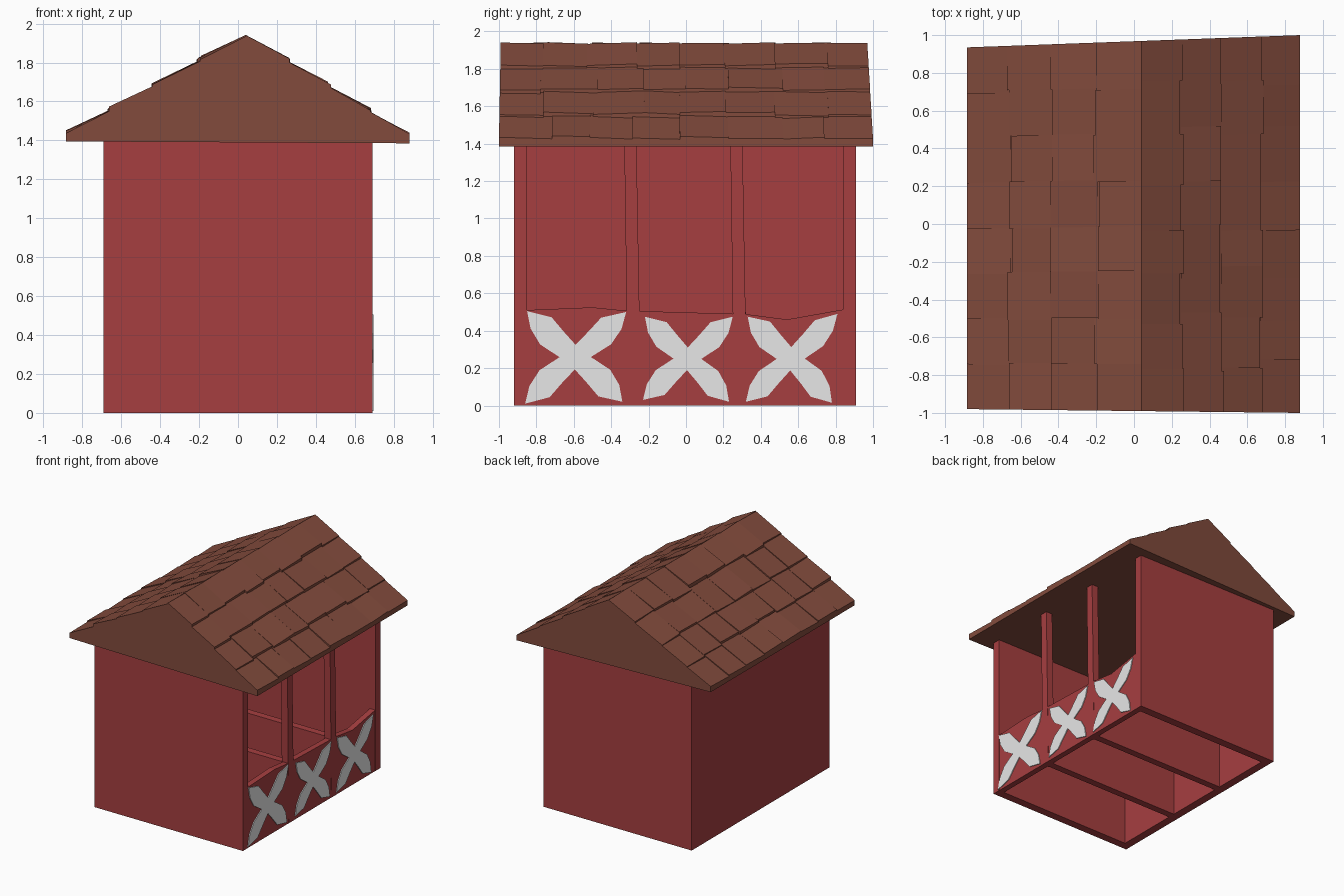
import bpy, bmesh, random
from mathutils import Vector

random.seed(4)
if "Cube" in bpy.data.objects:
    bpy.data.objects.remove(bpy.data.objects["Cube"], do_unlink=True)


def material(name, rgb):
    m = bpy.data.materials.new(name)
    m.use_nodes = True
    m.diffuse_color = (*rgb, 1)
    m.node_tree.nodes["Principled BSDF"].inputs["Base Color"].default_value = (*rgb, 1)
    return m


RED = material("barn_red", (0.38, 0.049, 0.051))
BROWN = material("roof_brown", (0.225, 0.071, 0.046))
WHITE = material("white_paint", (0.8, 0.8, 0.8))


def loft(name, ring_pairs, mat):
    """One object made of closed solids, each bridging two matching rings."""
    bm = bmesh.new()
    for a, b in ring_pairs:
        va, vb = [bm.verts.new(p) for p in a], [bm.verts.new(p) for p in b]
        bm.faces.new(va)
        bm.faces.new(vb[::-1])
        for i in range(len(va)):
            j = (i + 1) % len(va)
            bm.faces.new((va[i], vb[i], vb[j], va[j]))
    bmesh.ops.recalc_face_normals(bm, faces=bm.faces)
    mesh = bpy.data.meshes.new(name)
    bm.to_mesh(mesh)
    bm.free()
    mesh.materials.append(mat)
    obj = bpy.data.objects.new(name, mesh)
    bpy.context.collection.objects.link(obj)
    return obj


def slab(name, outline, x0, x1, mat):
    """Extrude a (y, z) outline from x0 to x1."""
    return loft(name, [([(x0, y, z) for y, z in outline],
                        [(x1, y, z) for y, z in outline])], mat)


def rect(y0, y1, z0, z1):
    return [(y0, z0), (y1, z0), (y1, z1), (y0, z1)]


# Walls: closed front, back and far side
SIDE, FRONT, BACK, TOP, T = 0.69, -0.92, 0.91, 1.41, 0.07
slab("front_wall", rect(FRONT, FRONT + T, 0, TOP), -SIDE, SIDE, RED)
slab("back_wall", rect(BACK - T, BACK, 0, TOP), -SIDE, SIDE, RED)
slab("closed_side_wall", rect(FRONT + T, BACK - T, 0, TOP), -SIDE, T - SIDE, RED)

# Stall partitions and the leaning posts above them
for i, y in enumerate((-0.275, 0.292)):
    slab(f"stall_partition_{i}", rect(y - 0.03, y + 0.03, 0, 0.5), T - SIDE, SIDE - 0.03, RED)
    slab(f"post_{i}", [(y - 0.035, 0), (y + 0.035, 0), (y + 0.01, TOP), (y - 0.055, TOP)],
         SIDE - 0.06, SIDE, RED)

# Low panels with uneven top edges
panel_tops = ([(-0.3, 0.505), (-0.5, 0.525), (-0.86, 0.51)],
              [(0.27, 0.49), (-0.25, 0.505)],
              [(0.85, 0.515), (0.54, 0.46), (0.31, 0.49)])
for i, top in enumerate(panel_tops):
    slab(f"low_panel_{i}", [(top[-1][0], 0), (top[0][0], 0)] + top, SIDE - 0.05, SIDE - 0.001, RED)

# Painted petal crosses, one quarter of the outline mirrored around the centre
quarter = [(0.32, 0), (0.72, 0.28), (0.92, 0.62), (1, 1), (0.5, 0.87), (0.25, 0.56), (0, 0.27)]
mirrored = [(-u, v) for u, v in quarter[-2::-1]]
half = quarter + mirrored
cross = half + [(u, -v) for u, v in half[-2:0:-1]]
# corners: lower left, lower right, upper right, upper left
cross_corners = ([(-0.86, 0.01), (-0.34, 0.02), (-0.32, 0.5), (-0.85, 0.505)],
                 [(-0.23, 0.03), (0.23, 0.02), (0.25, 0.475), (-0.22, 0.475)],
                 [(0.32, 0.02), (0.78, 0.015), (0.81, 0.49), (0.33, 0.475)])
for i, corners in enumerate(cross_corners):
    ll, lr, ur, ul = (Vector(c) for c in corners)
    outline = [ll.lerp(lr, (u + 1) / 2).lerp(ul.lerp(ur, (u + 1) / 2), (v + 1) / 2)
               for u, v in cross]
    slab(f"painted_cross_{i}", outline, SIDE - 0.002, SIDE + 0.006, WHITE)

# Roof body: solid, slightly skewed gable
RIDGE = (0.04, 1.93)
EAVES = {"open_side": (0.88, 1.41), "closed_side": (-0.885, 1.42)}


def roof_y(x, t):
    """Depth position on the skewed roof, t = 0 at the front and 1 at the back."""
    s = (x + 0.885) / 1.765
    front, back = -0.98 - 0.02 * s, 0.935 + 0.065 * s
    return front + (back - front) * t


gable = [(-0.885, 1.395), (0.88, 1.385), EAVES["open_side"], RIDGE, EAVES["closed_side"]]
loft("roof_body", [([(x, roof_y(x, 0), z) for x, z in gable],
                    [(x, roof_y(x, 1), z) for x, z in gable])], BROWN)

# Wedge shingles: thin at the upper edge, lifted at the lower edge
ROWS, COLS = 4, 8
for side, (ex, ez) in EAVES.items():
    wobble = 0.018 if side == "open_side" else 0.004
    wedges = []
    for r in range(ROWS):
        joints = [c / COLS + (random.uniform(-wobble, wobble) if 0 < c < COLS else 0)
                  for c in range(COLS + 1)]
        for t0, t1 in zip(joints, joints[1:]):
            end = (r + 1) / ROWS
            if r < ROWS - 1:
                end += random.uniform(-0.01, 0.025)
            lift = random.uniform(0.016, 0.03)
            tilt = random.uniform(-0.005, 0.005)
            rings = []
            for s, h in ((r / ROWS, 0.008), (end, lift)):
                x = RIDGE[0] + (ex - RIDGE[0]) * s
                z = RIDGE[1] + (ez - RIDGE[1]) * s
                y0, y1 = roof_y(x, t0), roof_y(x, t1)
                rings.append([(x, y0, z - 0.015), (x, y1, z - 0.015),
                              (x, y1, z + h + tilt), (x, y0, z + h - tilt)])
            wedges.append(rings)
    loft(f"shingles_{side}", wedges, BROWN)
